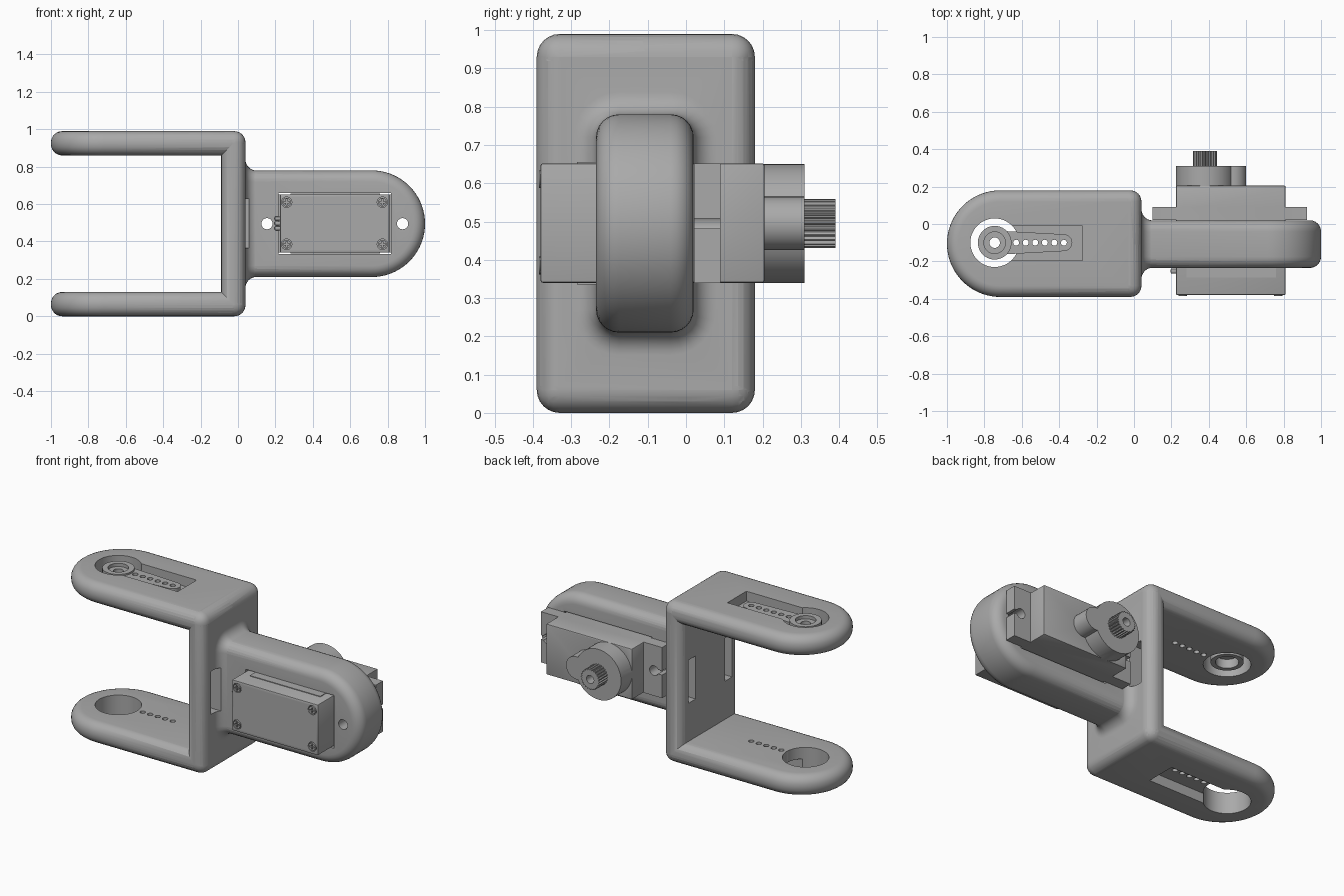
import bpy, bmesh, math
from math import pi, cos, sin, sqrt

if "Cube" in bpy.data.objects:
    bpy.data.objects.remove(bpy.data.objects["Cube"])

grey = bpy.data.materials.new("plain grey")
grey.use_nodes = True
grey.diffuse_color = (0.4, 0.4, 0.4, 1)
grey.node_tree.nodes["Principled BSDF"].inputs["Base Color"].default_value = (0.4, 0.4, 0.4, 1)


def finish(name, bm):
    bmesh.ops.recalc_face_normals(bm, faces=bm.faces)
    mesh = bpy.data.meshes.new(name)
    bm.to_mesh(mesh)
    bm.free()
    mesh.materials.append(grey)
    ob = bpy.data.objects.new(name, mesh)
    bpy.context.collection.objects.link(ob)
    return ob


def prism(name, pts, axis, lo, hi, bevel=0, segments=6):
    """Extrude a 2D outline along Z (outline in x, y) or Y (outline in x, z)."""
    bm = bmesh.new()
    place = (lambda u, v, w: (u, v, w)) if axis == "Z" else (lambda u, v, w: (u, w, v))
    rings = [[bm.verts.new(place(u, v, w)) for u, v in pts] for w in (lo, hi)]
    n = len(pts)
    for ring in rings:
        bm.faces.new(ring)
    for i in range(n):
        j = (i + 1) % n
        bm.faces.new((rings[0][i], rings[0][j], rings[1][j], rings[1][i]))
    bmesh.ops.recalc_face_normals(bm, faces=bm.faces)
    if bevel:
        edges = [e for e in bm.edges if e.calc_face_angle() > 0.6]
        bmesh.ops.bevel(bm, geom=edges, offset=bevel, segments=segments,
                        profile=0.5, affect="EDGES", clamp_overlap=True)
    return finish(name, bm)


def arc(cx, cy, r, a0, a1, n):
    return [(cx + r * cos(a0 + (a1 - a0) * i / n), cy + r * sin(a0 + (a1 - a0) * i / n))
            for i in range(n + 1)]


def disc(cx, cy, r, n=40):
    return arc(cx, cy, r, 0, 2 * pi, n)[:-1]


def rect(u0, u1, v0, v1):
    return [(u0, v0), (u1, v0), (u1, v1), (u0, v1)]


def combine(ob, tools, op):
    """Boolean the tools into the object and discard them."""
    bpy.context.view_layer.objects.active = ob
    for tool in tools:
        mod = ob.modifiers.new("bool", "BOOLEAN")
        mod.operation, mod.solver, mod.object = op, "EXACT", tool
        bpy.ops.object.modifier_apply(modifier=mod.name)
        bpy.data.objects.remove(tool)
    return ob


def join(ob, *tools):
    return combine(ob, tools, "UNION")


def cut(ob, *tools):
    return combine(ob, tools, "DIFFERENCE")


MID_Y, MID_Z, R = -0.105, 0.495, 0.285
HUB_X, GEAR_X = -0.745, 0.38
horn_holes = [-0.63 + 0.051 * i for i in range(6)]

# Fork: two rounded arms and the wall between them
arm_outline = arc(-0.715, MID_Y, R, pi / 2, 3 * pi / 2, 36) + [(0.04, MID_Y - R), (0.04, MID_Y + R)]
frame = prism("bracket_frame", rect(-0.09, 0.04, 0, 0.99), "Y", MID_Y - R, MID_Y + R, 0.06)
for z in (0, 0.86):
    join(frame, prism("arm", arm_outline, "Z", z, z + 0.13, 0.06))

# Tongue with a rounded end
tongue_outline = arc(0.715, MID_Z, R, -pi / 2, pi / 2, 36) + [(-0.06, MID_Z + R), (-0.06, MID_Z - R)]
join(frame, prism("tongue", tongue_outline, "Y", -0.235, 0.02, 0.06))

# Flared fillet where the tongue meets the wall
bm = bmesh.new()
rings = []
for i in range(-1, 8):
    d = max(i, 0) / 7 * pi / 2
    x = 0.0 if i < 0 else 0.04 + 0.06 * (1 - cos(d))
    o = 0.06 * (1 - sin(d)) - 0.001
    r, hy, hz = 0.06 + o, 0.0675, 0.225
    ring = []
    for k, (sy, sz) in enumerate(((1, 1), (-1, 1), (-1, -1), (1, -1))):
        ring += arc(-0.1075 + sy * hy, MID_Z + sz * hz, r, k * pi / 2, (k + 1) * pi / 2, 6)
    rings.append([bm.verts.new((x, y, z)) for y, z in ring])
for a, b in zip(rings, rings[1:]):
    for i in range(len(a)):
        j = (i + 1) % len(a)
        bm.faces.new((a[i], a[j], b[j], b[i]))
bm.faces.new(rings[0])
bm.faces.new(rings[-1])
join(frame, finish("fillet", bm))

# Servo opening, mounting holes and cable slots
cut(frame, prism("opening", rect(0.217, 0.818, 0.332, 0.658), "Y", -0.5, 0.3))
for x in (0.155, 0.88):
    cut(frame, prism("hole", disc(x, MID_Z, 0.03, 24), "Y", -0.5, 0.3))
for y in (-0.32, 0.035):
    cut(frame, prism("slot", rect(-0.2, 0.06, 0.365, 0.63), "Y", y, y + 0.07))

# Horn pockets on the outer face of both arms, with through holes
for lo, hi in ((-0.1, 0.06), (0.93, 1.1)):
    cut(frame, prism("pocket", rect(HUB_X, -0.275, -0.195, -0.01), "Z", lo, hi))
cut(frame, prism("hub_hole", disc(HUB_X, -0.1, 0.13, 48), "Z", -0.2, 1.2))
for x in horn_holes:
    cut(frame, prism("pin_hole", disc(x, -0.1, 0.016, 16), "Z", -0.2, 1.2))

# Servo horn in the upper pocket
blade = arc(-0.375, -0.1, 0.045, -pi / 2, pi / 2, 14) + [(HUB_X, -0.035), (HUB_X, -0.165)]
horn = prism("servo_horn", blade, "Z", 0.93, 0.965)
join(horn, prism("hub", disc(HUB_X, -0.1, 0.09), "Z", 0.875, 0.975))
cut(horn, prism("bore", disc(HUB_X, -0.1, 0.028, 24), "Z", 0.8, 1.1),
    prism("socket", disc(HUB_X, -0.1, 0.064, 24), "Z", 0.8, 0.93),
    prism("screw_recess", disc(HUB_X, -0.1, 0.058, 32), "Z", 0.955, 1.1))
for x in horn_holes:
    cut(horn, prism("pin_hole", disc(x, -0.1, 0.016, 16), "Z", 0.8, 1.1))

# Servo case with flange, gear housing and seams
servo = prism("servo_case", rect(0.225, 0.81, 0.34, 0.652), "Y", -0.38, 0.205, 0.006, 2)
flange = prism("flange", rect(0.10, 0.925, 0.34, 0.652), "Y", 0.021, 0.09)
for x, end in ((0.155, 0.05), (0.88, 0.98)):
    cut(flange, prism("hole", disc(x, MID_Z, 0.03, 24), "Y", 0, 0.2),
        prism("notch", rect(min(x, end), max(x, end), 0.482, 0.508), "Y", 0, 0.2))
join(servo, flange,
     prism("gear_housing", disc(GEAR_X, MID_Z, 0.155, 48), "Y", 0.19, 0.31),
     prism("idler_housing", disc(0.53, MID_Z, 0.07, 32), "Y", 0.19, 0.31))

# Case screws with cross recesses
for x in (0.26, 0.772):
    for z in (0.385, 0.61):
        cut(servo, prism("well", disc(x, z, 0.028, 24), "Y", -0.5, -0.365))
        screw = prism("case_screw", disc(x, z, 0.023, 20), "Y", -0.384, -0.36)
        for w, h in ((0.016, 0.004), (0.004, 0.016)):
            cut(screw, prism("cross", rect(x - w, x + w, z - h, z + h), "Y", -0.5, -0.372))

# Raised label panels on the case sides
for name, z in (("upper_label_panel", 0.65), ("lower_label_panel", 0.335)):
    prism(name, rect(0.28, 0.76, z, z + 0.006), "Y", -0.285, -0.1)

# Splined output shaft
teeth = 24
spline = [(GEAR_X + r * cos(a), MID_Z + r * sin(a))
          for i in range(teeth * 4)
          for a, r in [(2 * pi * i / (teeth * 4), 0.064 if i % 4 < 2 else 0.057)]]
shaft = prism("output_shaft", spline, "Y", 0.30, 0.39)
cut(shaft, prism("bore", disc(GEAR_X, MID_Z, 0.025, 24), "Y", 0.32, 0.5))

# Three cable strands leaving the case
for i in range(3):
    z = 0.471 + i * 0.026
    prism("cable_strand_%d" % (i + 1), rect(0.196, 0.23, z - 0.011, z + 0.011), "Y", -0.265, -0.238, 0.006, 2)

for ob in list(bpy.context.scene.objects):
    if ob.type == "MESH":
        bpy.ops.object.select_all(action="DESELECT")
        ob.select_set(True)
        bpy.context.view_layer.objects.active = ob
        bpy.ops.object.shade_smooth_by_angle(angle=math.radians(32))
